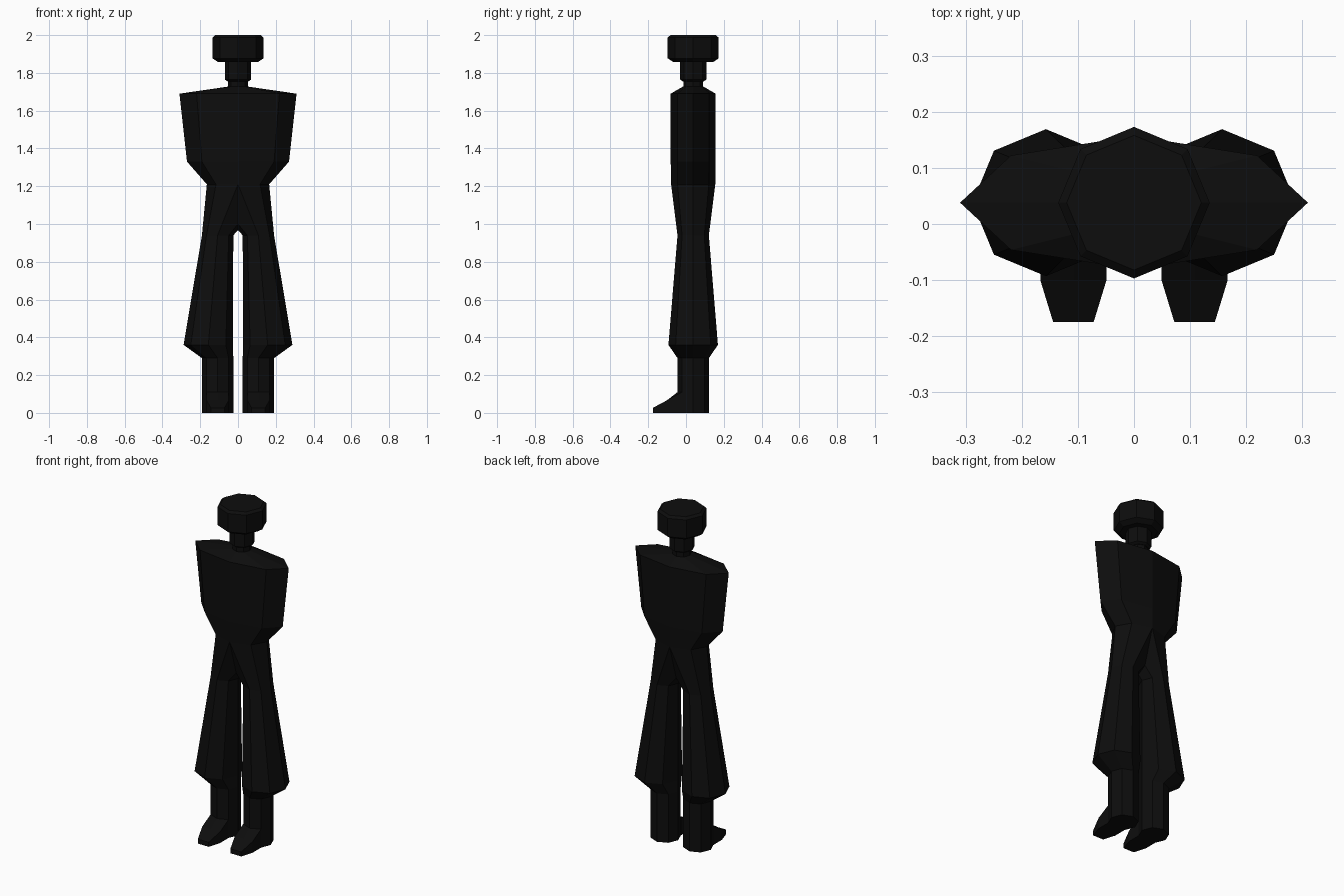
import bpy, bmesh
from math import cos, sin, radians
from mathutils import Vector

if "Cube" in bpy.data.objects:
    bpy.data.objects.remove(bpy.data.objects["Cube"])

CY = 0.038  # body axis in y

black = bpy.data.materials.new("black")
black.diffuse_color = (0.004, 0.004, 0.004, 1)
black.use_nodes = True
black.node_tree.nodes["Principled BSDF"].inputs["Base Color"].default_value = black.diffuse_color


def ring(z, rx, ry=None, cx=0.0):
    """Eight-sided ring with its points on the axes, starting at the front."""
    ry = ry or rx
    return [Vector((cx + rx * cos(radians(a)), CY + ry * sin(radians(a)), z))
            for a in range(-90, 270, 45)]


def loft(name, rings, mirror=False, cap_start=True, cap_end=True):
    bm = bmesh.new()
    loops = [[bm.verts.new(p) for p in r] for r in rings]
    for a, b in zip(loops, loops[1:]):
        n = len(a)
        for i in range(n):
            j = (i + 1) % n
            bm.faces.new((a[i], a[j], b[j], b[i]))
    if cap_start:
        bm.faces.new(loops[0][::-1])
    if cap_end:
        bm.faces.new(loops[-1])
    bmesh.ops.recalc_face_normals(bm, faces=bm.faces)
    mesh = bpy.data.meshes.new(name)
    bm.to_mesh(mesh)
    bm.free()
    mesh.materials.append(black)
    ob = bpy.data.objects.new(name, mesh)
    bpy.context.collection.objects.link(ob)
    if mirror:
        ob.modifiers.new("mirror", 'MIRROR').merge_threshold = 0.0005
    return ob


# Jacket: waist, flared hem, wide shoulders, collar
loft("torso", [ring(1.21, 0.165, 0.117), ring(1.33, 0.27, 0.119),
               ring(1.69, 0.31, 0.119), ring(1.727, 0.055)], cap_start=False)

# Neck, face and hair
loft("neck", [ring(1.72, 0.052), ring(1.765, 0.052)])
loft("face", [ring(1.755, 0.055), ring(1.765, 0.07), ring(1.87, 0.07)])
loft("hair", [ring(1.857, 0.105), ring(1.877, 0.135), ring(1.987, 0.135),
              ring(2.0, 0.12)])

# Trouser leg: half of the waist, with the inner side meeting at the crotch
half_waist = ring(1.21, 0.165, 0.117)[:5] + [
    Vector((0, CY + 0.055, 1.0)), Vector((0, CY, 0.967)),
    Vector((0, CY - 0.055, 1.0))]
loft("trouser_leg", [ring(0.0, 0.083, cx=0.108), ring(0.29, 0.083, cx=0.108),
                     ring(0.36, 0.131, cx=0.157), ring(0.94, 0.083, cx=0.108),
                     half_waist], mirror=True, cap_end=False)


# Shoe toe: wraps the front of the ankle and tapers forward
def shoe_section(y_side, y_mid, w, h):
    return [Vector((0.108 + s * w, y_mid if s == 0 else y_side, z))
            for s, z in ((-1, 0), (-1, h), (0, h), (1, h), (1, 0))]


loft("shoe", [shoe_section(-0.021, -0.045, 0.059, 0.11),
              shoe_section(-0.1, -0.1, 0.059, 0.067),
              shoe_section(-0.175, -0.175, 0.036, 0.027)], mirror=True)
